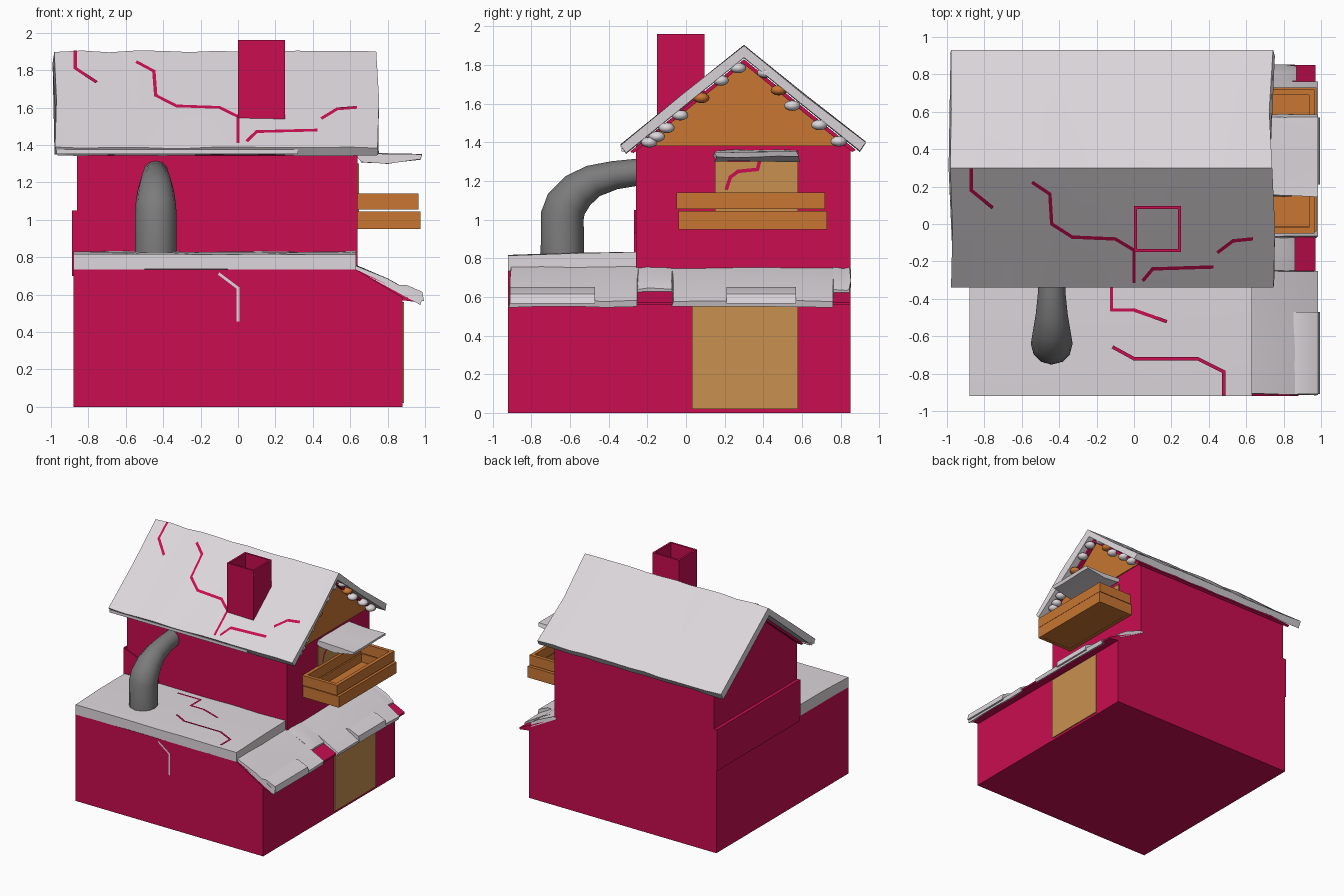
import bpy, bmesh, random
from math import radians
from mathutils import Vector

random.seed(4)
if "Cube" in bpy.data.objects:
    bpy.data.objects.remove(bpy.data.objects["Cube"])


def material(name, rgb):
    m = bpy.data.materials.new(name)
    m.use_nodes = True
    m.diffuse_color = (*rgb, 1)
    m.node_tree.nodes["Principled BSDF"].inputs["Base Color"].default_value = (*rgb, 1)
    return m


CRIMSON = material("crimson wall", (0.58, 0.004, 0.08))
SNOW = material("pale roof", (0.72, 0.68, 0.71))
ORANGE = material("orange wood", (0.58, 0.18, 0.032))
TAN = material("tan panel", (0.58, 0.28, 0.08))
GREY = material("grey pipe", (0.2, 0.2, 0.2))


def finish(bm, name, mat, smooth=None):
    bmesh.ops.recalc_face_normals(bm, faces=bm.faces)
    me = bpy.data.meshes.new(name)
    bm.to_mesh(me)
    bm.free()
    me.materials.append(mat)
    ob = bpy.data.objects.new(name, me)
    bpy.context.collection.objects.link(ob)
    if smooth:
        bpy.ops.object.select_all(action='DESELECT')
        ob.select_set(True)
        bpy.context.view_layer.objects.active = ob
        bpy.ops.object.shade_smooth_by_angle(angle=radians(smooth))
    return ob


def extrude(name, profile, axis, a, b, mat, steps=1, wobble=0, ragged=0, smooth=None):
    """Sweep a 2D profile along x or y, with optional uneven surface and ends."""
    bm = bmesh.new()
    rings = []
    for i in range(steps + 1):
        t = a + (b - a) * i / steps
        ring = []
        for u, v in profile:
            end = random.uniform(-ragged, ragged) if i in (0, steps) else 0
            w = v + random.uniform(-wobble, wobble)
            ring.append(bm.verts.new((t + end, u, w) if axis == "x" else (u, t + end, w)))
        rings.append(ring)
    n = len(profile)
    for r, s in zip(rings, rings[1:]):
        for k in range(n):
            bm.faces.new((r[k], r[(k + 1) % n], s[(k + 1) % n], s[k]))
    bm.faces.new(rings[0])
    bm.faces.new(rings[-1])
    return finish(bm, name, mat, smooth)


def box(name, x, y, z, mat):
    return extrude(name, [(y[0], z[0]), (y[1], z[0]), (y[1], z[1]), (y[0], z[1])],
                   "x", x[0], x[1], mat)


def hollow_box(name, x, y, z, t, mat):
    for side, xs, ys in (("front", x, (y[0], y[0] + t)), ("back", x, (y[1] - t, y[1])),
                         ("inner", (x[0], x[0] + t), (y[0] + t, y[1] - t)),
                         ("outer", (x[1] - t, x[1]), (y[0] + t, y[1] - t))):
        box(f"{name}_{side}", xs, ys, z, mat)


def crack(name, pts, place, mat=CRIMSON, width=0.018):
    """Flat ribbon along a polyline, laid on a surface by the place function."""
    bm = bmesh.new()
    for p, q in zip(pts, pts[1:]):
        p, q = Vector(p), Vector(q)
        d = (q - p).normalized()
        s = Vector((-d.y, d.x)) * width / 2
        p, q = p - d * width / 3, q + d * width / 3
        bm.faces.new([bm.verts.new(place(*c)) for c in (p + s, q + s, q - s, p - s)])
    return finish(bm, name, mat)


# Lower storey with a sloping side under the porch roof
extrude("lower_walls", [(-.88, 0), (.88, 0), (.88, .585), (.63, .735), (-.88, .735)],
        "y", -.92, .85, CRIMSON)

# Upper storey with gables
extrude("upper_walls", [(-.26, .7), (.85, .7), (.85, 1.38), (.3, 1.82), (-.26, 1.38)],
        "x", -.86, .64, CRIMSON)
box("broken_side_wall", (-.888, -.86), (-.26, .85), (.7, 1.05), CRIMSON)
extrude("broken_front_wall", [(-.888, .74), (-.55, .74), (-.57, .93), (-.888, 1.05)],
        "y", -.268, -.25, CRIMSON)
extrude("gable_panel", [(-.25, 1.38), (.84, 1.38), (.3, 1.83)], "x", .64, .648, ORANGE)

# Main roof
extrude("main_roof", [(-.34, 1.385), (-.02, 1.645), (.3, 1.9), (.61, 1.65), (.93, 1.4),
                      (.9, 1.355), (.3, 1.84), (-.31, 1.345)],
        "x", -.975, .74, SNOW, steps=12, wobble=.005, ragged=.018, smooth=30)
extrude("roof_underlay", [(-.29, 1.35), (.3, 1.83), (.88, 1.36), (.86, 1.35), (.3, 1.805),
                          (-.27, 1.345)], "x", -.9, .68, CRIMSON)
extrude("fallen_eave_strip", [(-.335, 1.352), (-.27, 1.36), (-.27, 1.378), (-.335, 1.375)],
        "x", -.97, .32, SNOW)

# Front flat roof
extrude("front_roof_slab", [(-.92, .735), (-.92, .815), (-.6, .828), (-.26, .83), (-.26, .735)],
        "x", -.88, .63, SNOW, steps=6, wobble=.003, smooth=30)

# Porch roof: boards below, broken slabs above
extrude("porch_boards", [(.6, .735), (.63, .735), (.97, .572), (.97, .558), (.88, .57), (.6, .7)],
        "y", -.91, .85, CRIMSON)
for i, (y0, y1, edge) in enumerate(((-.91, -.25, .985), (-.25, -.07, .86),
                                    (-.07, .76, .985), (.76, .85, .87))):
    drop = .745 - (edge - .63) * .5
    extrude(f"porch_slab_{i}", [(.62, .735), (.63, .755), (.8, .683), (edge, drop + .012),
                                (edge - .01, drop - .02)],
            "y", y0, y1, SNOW, steps=4, wobble=.004, ragged=.006, smooth=30)
for i, (y0, y1) in enumerate(((-.91, -.47), (.21, .57))):
    extrude(f"porch_lump_{i}", [(.85, .65), (.9, .652), (.985, .615), (.995, .565), (.95, .565)],
            "y", y0, y1, SNOW, smooth=50)

# Chimney
hollow_box("chimney", (0, .25), (-.15, .095), (1.54, 1.96), .016, CRIMSON)

# Bent pipe
curve = bpy.data.curves.new("bent_pipe", "CURVE")
curve.dimensions = "3D"
curve.bevel_depth = .112
curve.bevel_resolution = 4
curve.use_fill_caps = True
path = [(-.64, .82, 1), (-.64, 1.02, 1), (-.62, 1.08, .97), (-.56, 1.15, .88),
        (-.48, 1.2, .76), (-.37, 1.23, .66), (-.24, 1.247, .62)]
spline = curve.splines.new("POLY")
spline.points.add(len(path) - 1)
for point, (y, z, r) in zip(spline.points, path):
    point.co = (-.44, y, z, 1)
    point.radius = r
pipe = bpy.data.objects.new("bent_pipe", curve)
bpy.context.collection.objects.link(pipe)
bpy.ops.object.select_all(action='DESELECT')
pipe.select_set(True)
bpy.context.view_layer.objects.active = pipe
bpy.ops.object.convert(target='MESH')
pipe = bpy.context.object
pipe.data.materials.clear()
pipe.data.materials.append(GREY)
bpy.ops.object.shade_smooth_by_angle(angle=radians(40))

# Balcony of two plank rows
hollow_box("balcony_lower", (.64, .975), (-.04, .73), (.95, 1.045), .03, ORANGE)
hollow_box("balcony_upper", (.64, .965), (-.05, .72), (1.055, 1.14), .03, ORANGE)
box("balcony_floor", (.64, .96), (-.03, .72), (.952, .975), ORANGE)

# Door, window and awning
box("door", (.88, .888), (.03, .58), (.02, .56), TAN)
box("window", (.64, .648), (.15, .58), (.98, 1.3), TAN)
crack("window_crack", [(.21, 1.16), (.23, 1.22), (.27, 1.25), (.37, 1.26), (.38, 1.3)],
      lambda y, z: (.65, y, z))
extrude("awning", [(.64, 1.335), (.64, 1.36), (.8, 1.352), (.985, 1.352), (.975, 1.325), (.8, 1.3),
                   (.66, 1.31)], "y", .15, .58, SNOW, steps=4, wobble=.004, ragged=.01, smooth=30)

# Round stones along the gable edge
stones = [(-.19, 1.40), (-.15, 1.43), (-.1, 1.475), (-.03, 1.54), (.08, 1.63), (.18, 1.72),
          (.27, 1.785), (.41, 1.76), (.48, 1.67), (.55, 1.59), (.69, 1.49), (.79, 1.405)]
for i, (y, z) in enumerate(stones):
    bm = bmesh.new()
    bmesh.ops.create_uvsphere(bm, u_segments=12, v_segments=6, radius=.042)
    bmesh.ops.scale(bm, vec=(1, 1, .65), verts=bm.verts)
    bmesh.ops.translate(bm, vec=(.69, y, z), verts=bm.verts)
    finish(bm, f"gable_stone_{i}", ORANGE if i in (4, 8) else SNOW, 60)


# Cracks in the roofs and front wall
def on_roof(x, y):
    return (x, y, 1.908 - .808 * abs(y - .3))


def on_slab(x, y):
    return (x, y, .836)


crack("roof_crack_edge", [(-.87, .29), (-.87, .18), (-.76, .09)], on_roof)
crack("roof_crack_long", [(-.54, .22), (-.45, .16), (-.44, 0), (-.33, -.07), (-.1, -.08),
                          (0, -.14), (0, -.31)], on_roof)
crack("roof_crack_low", [(.05, -.3), (.1, -.24), (.42, -.23)], on_roof)
crack("roof_crack_short", [(.45, -.15), (.53, -.09), (.63, -.08)], on_roof)
crack("slab_crack_back", [(-.33, -.33), (-.12, -.33), (-.12, -.46), (0, -.46), (.17, -.52)], on_slab)
crack("slab_crack_front", [(-.11, -.66), (0, -.72), (.34, -.72), (.48, -.79), (.48, -.91)], on_slab)
crack("front_wall_crack", [(-.1, .71), (0, .635), (0, .46)],
      lambda x, z: (x, -.923, z), SNOW, .014)
